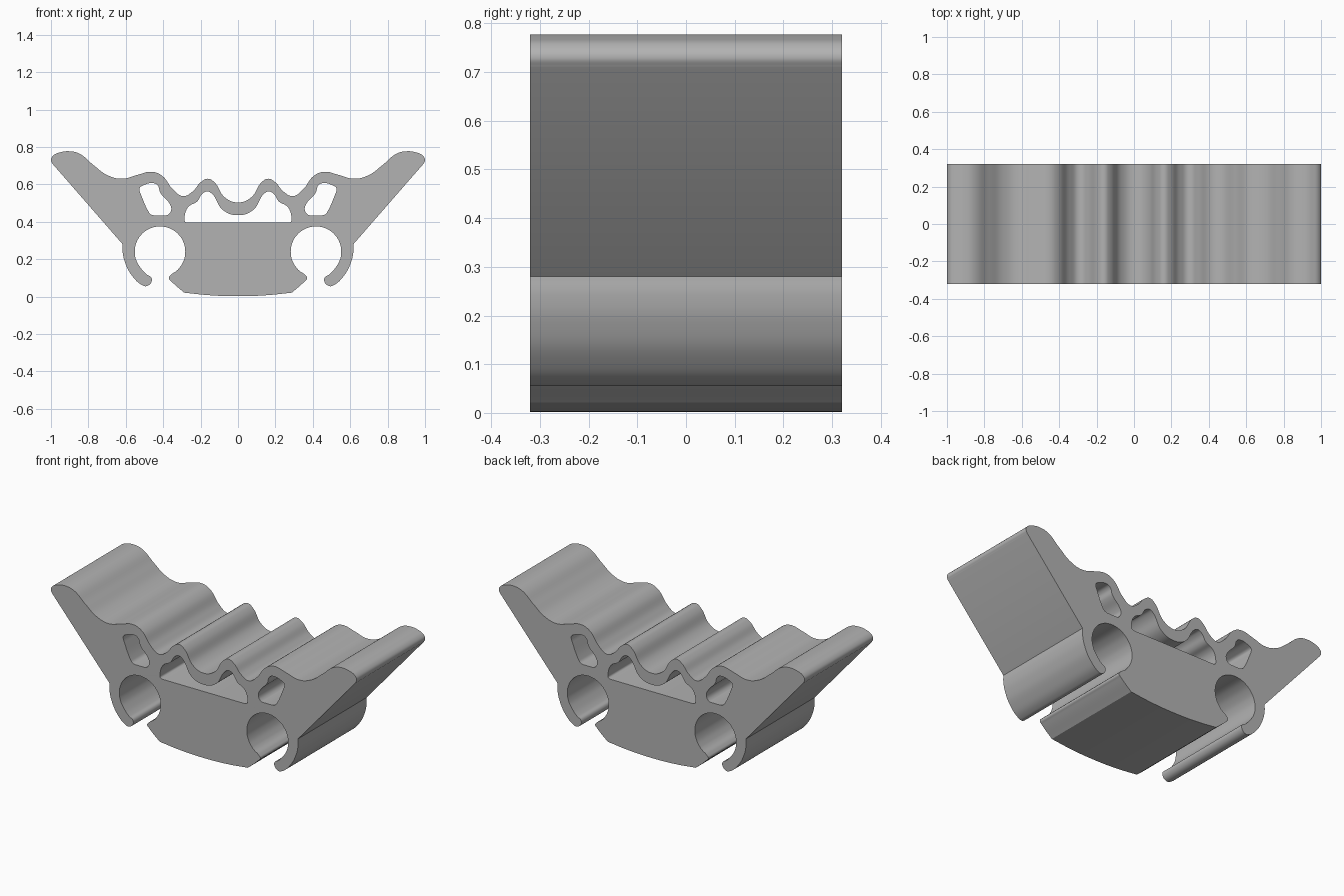
import bpy
from math import cos, sin, radians

cube = bpy.data.objects.get("Cube")
if cube:
    bpy.data.objects.remove(cube, do_unlink=True)

HALF_DEPTH = 0.32

grey = bpy.data.materials.new("plain_grey")
grey.use_nodes = True
colour = (0.45, 0.45, 0.45, 1)
grey.diffuse_color = colour
grey.node_tree.nodes["Principled BSDF"].inputs["Base Color"].default_value = colour


def smooth(*pts):
    return [(x, z, 'AUTO') for x, z in pts]


def corner(*pts):
    return [(x, z, 'VECTOR') for x, z in pts]


def mirrored(pts):
    return [(-x, z, kind) for x, z, kind in reversed(pts)]


def both_sides(half):
    # half runs from the centre line to the centre line
    return half + mirrored(half[1:-1])


def add_loop(curve, pts):
    spline = curve.splines.new('BEZIER')
    spline.bezier_points.add(len(pts) - 1)
    spline.use_cyclic_u = True
    spline.resolution_u = 8
    for bp, (x, z, kind) in zip(spline.bezier_points, pts):
        bp.co = (x, z, 0)
        bp.handle_left_type = bp.handle_right_type = kind


# Round clip socket, swept over its top from one lip to the other
socket = smooth(*[(0.417 + 0.135 * cos(radians(a)), 0.24 + 0.135 * sin(radians(a)))
                  for a in range(220, -41, -20)])

# Right half of the outline: belly, socket, hook, wing, wavy top
outline = both_sides(
    smooth((0, 0.002), (0.15, 0.007)) + corner((0.288, 0.021))
    + smooth((0.358, 0.083), (0.37, 0.098), (0.36, 0.115), (0.328, 0.138))
    + socket
    + smooth((0.487, 0.117), (0.464, 0.102), (0.462, 0.08), (0.488, 0.056), (0.51, 0.06),
             (0.567, 0.112), (0.603, 0.18), (0.617, 0.24))
    + corner((0.617, 0.28), (0.992, 0.71))
    + smooth((1.0, 0.73), (0.99, 0.752), (0.955, 0.77), (0.905, 0.777), (0.85, 0.765),
             (0.775, 0.705), (0.70, 0.65), (0.62, 0.63), (0.54, 0.65),
             (0.46, 0.667), (0.405, 0.645), (0.345, 0.57), (0.293, 0.537), (0.245, 0.56),
             (0.195, 0.615), (0.16, 0.63), (0.128, 0.613), (0.07, 0.53), (0, 0.503)))

# Wide slot beneath the waves
slot = both_sides(
    corner((0, 0.395), (0.27, 0.395))
    + smooth((0.284, 0.402), (0.286, 0.418), (0.275, 0.465), (0.258, 0.486),
             (0.22, 0.507), (0.19, 0.55), (0.165, 0.562), (0.14, 0.55),
             (0.08, 0.462), (0, 0.435)))

# Small window above each socket
window = (smooth((0.375, 0.437)) + corner((0.39, 0.434), (0.45, 0.434))
          + smooth((0.468, 0.441), (0.48, 0.457)) + corner((0.525, 0.56))
          + smooth((0.526, 0.58), (0.51, 0.593), (0.45, 0.606), (0.43, 0.595),
                   (0.415, 0.555), (0.365, 0.495), (0.357, 0.465)))

profile = bpy.data.curves.new("cradle_profile", 'CURVE')
profile.dimensions = '2D'
profile.fill_mode = 'BOTH'
profile.extrude = HALF_DEPTH
for loop in (outline, slot, window, mirrored(window)):
    add_loop(profile, loop)

cradle = bpy.data.objects.new("clip_cradle", profile)
cradle.rotation_euler.x = radians(90)
bpy.context.collection.objects.link(cradle)
bpy.ops.object.select_all(action='DESELECT')
bpy.context.view_layer.objects.active = cradle
cradle.select_set(True)
bpy.ops.object.convert(target='MESH')

# Weld the caps to the walls and shade
bpy.ops.object.mode_set(mode='EDIT')
bpy.ops.mesh.select_all(action='SELECT')
bpy.ops.mesh.remove_doubles(threshold=0.0002)
bpy.ops.mesh.normals_make_consistent(inside=False)
bpy.ops.object.mode_set(mode='OBJECT')
bpy.ops.object.transform_apply(location=False, rotation=True, scale=False)
cradle.data.materials.clear()
cradle.data.materials.append(grey)
bpy.ops.object.shade_smooth_by_angle(angle=radians(30))
